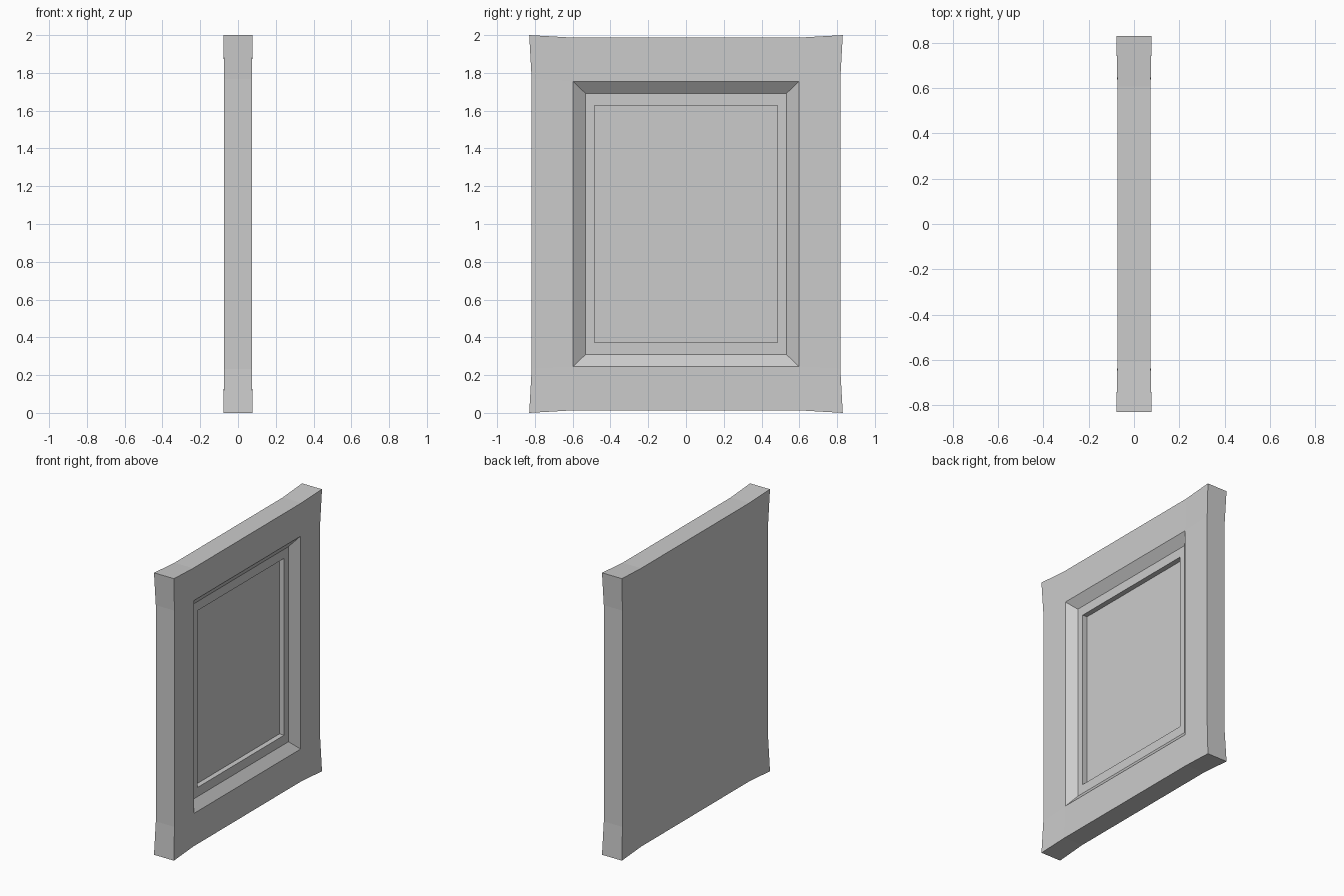
import bpy, bmesh

if "Cube" in bpy.data.objects:
    bpy.data.objects.remove(bpy.data.objects["Cube"])

CZ = 1.0             # centre height
FACE, CORNER = 0.073, 0.078   # half thickness: middle, flared corners

bm = bmesh.new()
outer = (-1, 1, 1, -1), (-1, -1, 1, 1)


def grid_vert(side, i, j):
    # 4 x 4 grid whose four corners flare outwards in all directions
    sy, sz = (-1 if i < 2 else 1), (-1 if j < 2 else 1)
    ei, ej = i in (0, 3), j in (0, 3)
    if ei and ej:
        y, z, x = 0.83, 1.0, CORNER
    elif ei:
        y, z, x = 0.817, 0.767, FACE
    elif ej:
        y, z, x = 0.607, 0.987, FACE
    else:
        y, z, x = 0.597, 0.755, FACE
    return bm.verts.new((side * x, sy * y, CZ + sz * z))


def ring(x, y, z):
    return [bm.verts.new((x, sy * y, CZ + sz * z)) for sy, sz in zip(*outer)]


def bridge(a, b):
    n = len(a)
    for k in range(n):
        bm.faces.new((a[k], a[(k + 1) % n], b[(k + 1) % n], b[k]))


# front and back faces, leaving the front opening free
grids = {}
for side in (-1, 1):
    g = {(i, j): grid_vert(side, i, j) for i in range(4) for j in range(4)}
    grids[side] = g
    for i in range(3):
        for j in range(3):
            if side == 1 and (i, j) == (1, 1):
                continue
            bm.faces.new((g[i, j], g[i + 1, j], g[i + 1, j + 1], g[i, j + 1]))

# outer rim
path = ([(i, 0) for i in range(3)] + [(3, j) for j in range(3)]
        + [(i, 3) for i in range(3, 0, -1)] + [(0, j) for j in range(3, 0, -1)])
bridge([grids[-1][p] for p in path], [grids[1][p] for p in path])

# bevelled opening, ledge, straight step and sunken panel
loop = [grids[1][p] for p in ((1, 1), (2, 1), (2, 2), (1, 2))]
for x, y, z in ((FACE - 0.05, 0.533, 0.692),
                (FACE - 0.05, 0.484, 0.627),
                (FACE - 0.086, 0.484, 0.627)):
    nxt = ring(x, y, z)
    bridge(loop, nxt)
    loop = nxt
bm.faces.new(loop)

bmesh.ops.recalc_face_normals(bm, faces=bm.faces)
mesh = bpy.data.meshes.new("framed_panel")
bm.to_mesh(mesh)
bm.free()
obj = bpy.data.objects.new("framed_panel", mesh)
bpy.context.collection.objects.link(obj)
